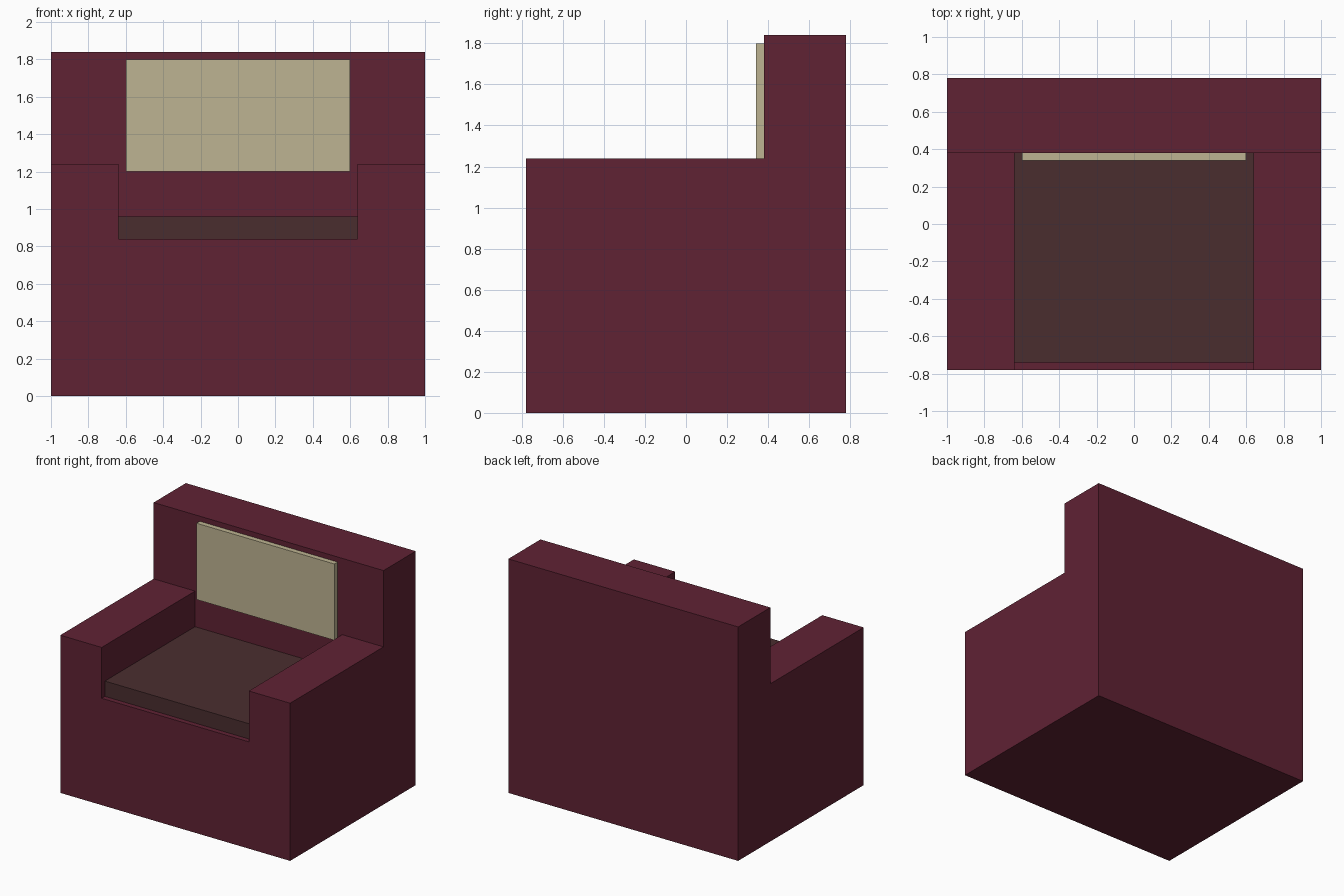
import bpy
import bmesh
from mathutils import Vector

if "Cube" in bpy.data.objects:
    bpy.data.objects.remove(bpy.data.objects["Cube"])


def material(name, colour):
    m = bpy.data.materials.new(name)
    m.diffuse_color = (*colour, 1)
    m.use_nodes = True
    m.node_tree.nodes["Principled BSDF"].inputs["Base Color"].default_value = m.diffuse_color
    return m


burgundy = material("burgundy", (0.117, 0.016, 0.034))
brown = material("dark brown", (0.068, 0.027, 0.028))
cream = material("cream", (0.515, 0.456, 0.287))


def add_object(name, bm, mat):
    bmesh.ops.recalc_face_normals(bm, faces=bm.faces)
    me = bpy.data.meshes.new(name)
    bm.to_mesh(me)
    bm.free()
    if mat:
        me.materials.append(mat)
    ob = bpy.data.objects.new(name, me)
    bpy.context.collection.objects.link(ob)
    return ob


def box(name, lo, hi, mat):
    lo, hi = Vector(lo), Vector(hi)
    bm = bmesh.new()
    bmesh.ops.create_cube(bm, size=1)
    for v in bm.verts:
        v.co = (lo + hi) / 2 + v.co * (hi - lo)
    return add_object(name, bm, mat)


# Armchair body: side profile (y, z) extruded across the width
profile = [(-0.78, 0), (0.78, 0), (0.78, 1.84), (0.38, 1.84), (0.38, 1.24), (-0.78, 1.24)]
bm = bmesh.new()
side = bm.faces.new([bm.verts.new((-1, y, z)) for y, z in profile])
ext = bmesh.ops.extrude_face_region(bm, geom=[side])["geom"]
bmesh.ops.translate(bm, vec=(2, 0, 0), verts=[g for g in ext if isinstance(g, bmesh.types.BMVert)])
body = add_object("armchair_body", bm, burgundy)

# Seat recess between the arms
cutter = box("seat_recess_cutter", (-0.64, -1, 0.84), (0.64, 0.38, 1.5), burgundy)
cutter.hide_render = True
cutter.hide_set(True)
cut = body.modifiers.new("seat_recess", "BOOLEAN")
cut.operation = "DIFFERENCE"
cut.solver = "EXACT"
cut.object = cutter
bpy.context.view_layer.objects.active = body
bpy.ops.object.modifier_apply(modifier=cut.name)
bpy.data.objects.remove(cutter)

# Cushions
box("seat_cushion", (-0.64, -0.74, 0.84), (0.64, 0.38, 0.96), brown)
box("back_cushion", (-0.60, 0.34, 1.20), (0.60, 0.38, 1.80), cream)
